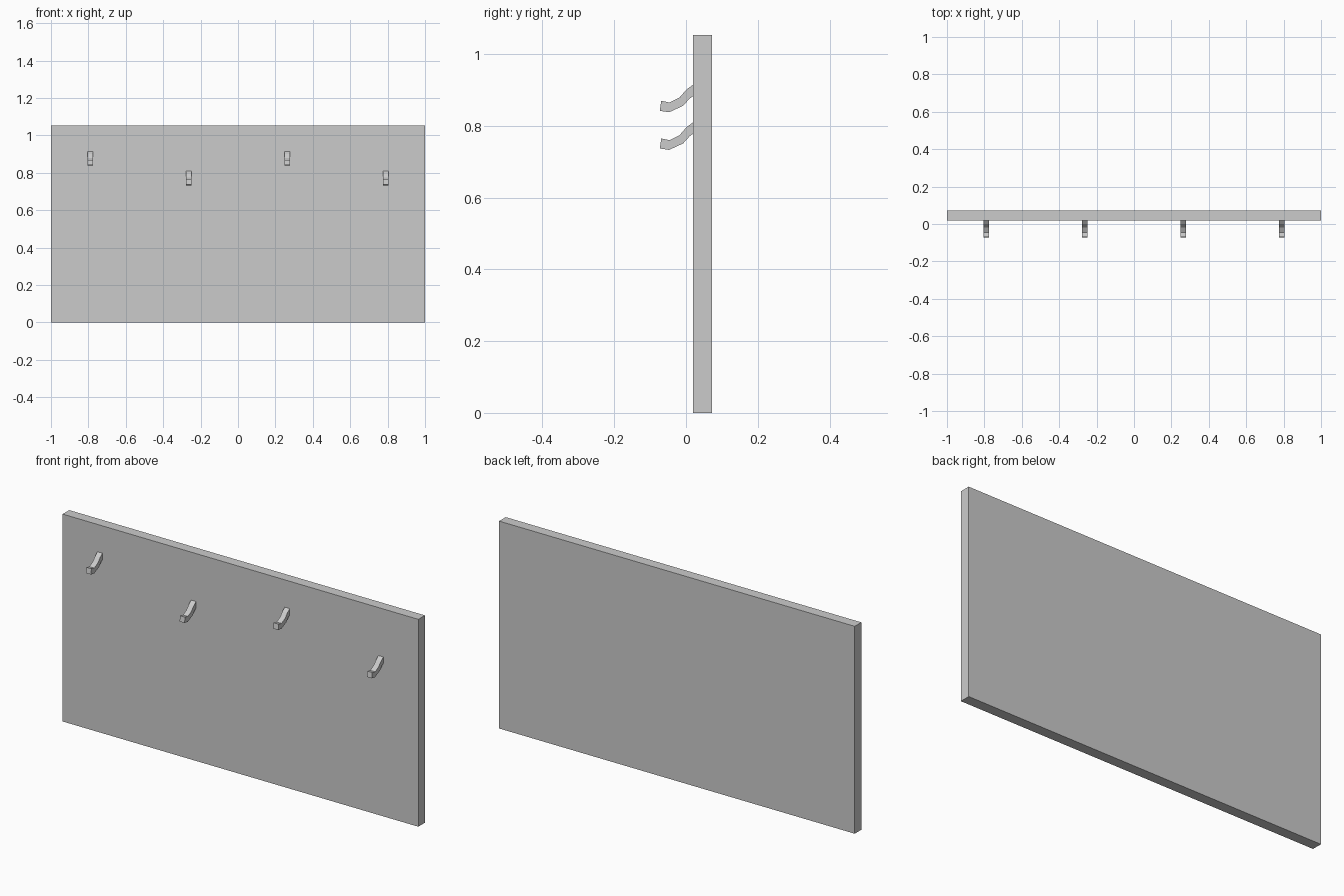
import bpy, bmesh

if "Cube" in bpy.data.objects:
    bpy.data.objects.remove(bpy.data.objects["Cube"])


def prism(name, profile, x0, x1):
    """Extrude a closed (y, z) profile along x."""
    bm = bmesh.new()
    face = bm.faces.new([bm.verts.new((x0, y, z)) for y, z in profile])
    ext = bmesh.ops.extrude_face_region(bm, geom=[face])
    verts = [g for g in ext["geom"] if isinstance(g, bmesh.types.BMVert)]
    bmesh.ops.translate(bm, verts=verts, vec=(x1 - x0, 0, 0))
    bmesh.ops.recalc_face_normals(bm, faces=bm.faces)
    mesh = bpy.data.meshes.new(name)
    bm.to_mesh(mesh)
    bm.free()
    obj = bpy.data.objects.new(name, mesh)
    bpy.context.collection.objects.link(obj)
    return obj


# Back board
FRONT, BACK, TOP = 0.02, 0.073, 1.054
prism("board", [(FRONT, 0), (BACK, 0), (BACK, TOP), (FRONT, TOP)], -1, 1)

# Curved peg side profile, root slightly sunk in the board
peg = [(0.024, 0.918), (0.001, 0.901), (-0.018, 0.879), (-0.046, 0.865), (-0.069, 0.870),
       (-0.073, 0.842), (-0.047, 0.838), (-0.008, 0.856), (0.010, 0.876), (0.024, 0.886)]

# Four pegs, alternately high and low
HALF_WIDTH, DROP = 0.014, 0.105
for i in range(4):
    x = -0.79 + i * 0.5265
    dz = -DROP * (i % 2)
    prism(f"peg_{i + 1}", [(y, z + dz) for y, z in peg], x - HALF_WIDTH, x + HALF_WIDTH)
